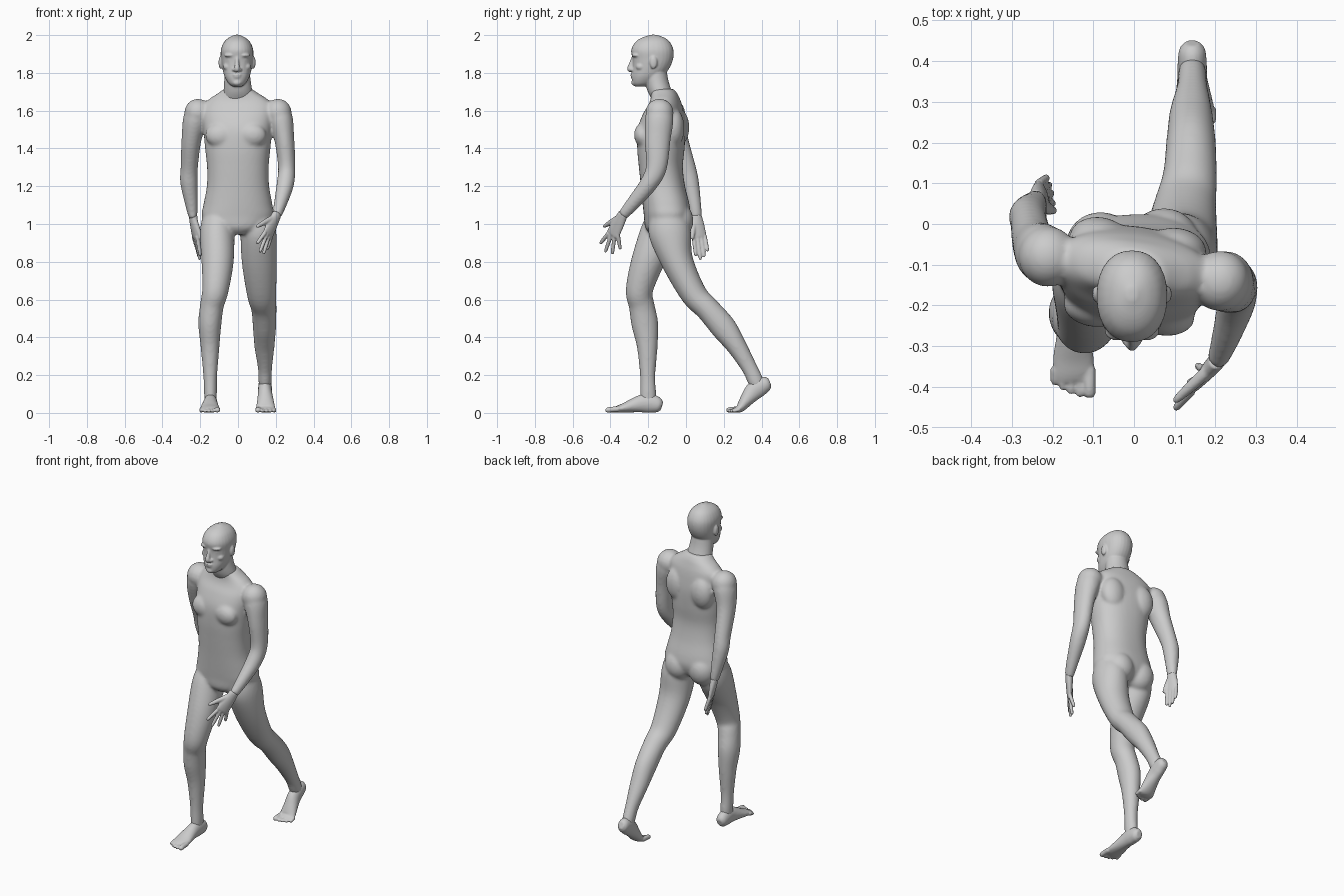
import bpy, bmesh
from math import sin, cos, pi, radians
from mathutils import Vector, Matrix

X = Vector((1, 0, 0))
Z = Vector((0, 0, 1))


def tube(bm, pts, side=X, flat=False, p=2.0, n=28, sub=5):
    """Loft a closed tube through (x, y, z, half_width, half_depth) points."""
    P = [Vector(q) for q in pts]
    E = [P[0] * 2 - P[1]] + P + [P[-1] * 2 - P[-2]]
    path = []
    for i in range(1, len(E) - 2):
        a, b, c, d = E[i - 1:i + 3]
        for k in range(sub):
            t = k / sub
            path.append((b * 2 + (c - a) * t + (a * 2 - b * 5 + c * 4 - d) * t * t
                         + (b * 3 - a - c * 3 + d) * t ** 3) * 0.5)
    path.append(P[-1])
    rings = []
    for i, q in enumerate(path):
        o = Vector(q[:3])
        t = Vector(path[min(i + 1, len(path) - 1)][:3]) - Vector(path[max(i - 1, 0)][:3])
        t = Z if flat else t.normalized()
        u = (side - t * side.dot(t)).normalized()
        v = t.cross(u)
        ring = []
        for k in range(n):
            c, s = cos(2 * pi * k / n), sin(2 * pi * k / n)
            c = abs(c) ** (2 / p) * (1 if c > 0 else -1)
            s = abs(s) ** (2 / p) * (1 if s > 0 else -1)
            ring.append(bm.verts.new(o + u * c * max(q[3], .003) + v * s * max(q[4], .003)))
        rings.append(ring)
    for r, s in zip(rings, rings[1:]):
        for k in range(n):
            bm.faces.new((r[k], r[(k + 1) % n], s[(k + 1) % n], s[k]))
    bm.faces.new(rings[0])
    bm.faces.new(rings[-1])


def blob(bm, loc, size):
    m = Matrix.Translation(loc) @ Matrix.Diagonal((*size, 1))
    bmesh.ops.create_uvsphere(bm, u_segments=24, v_segments=16, radius=1, matrix=m)


def fuse(bm, name, voxel, smooth):
    """Merge the overlapping volumes into one smooth skin."""
    bmesh.ops.recalc_face_normals(bm, faces=bm.faces)
    me = bpy.data.meshes.new(name)
    bm.to_mesh(me)
    bm.free()
    ob = bpy.data.objects.new(name, me)
    bpy.context.collection.objects.link(ob)
    r = ob.modifiers.new("fuse", 'REMESH')
    r.mode = 'VOXEL'
    r.voxel_size = voxel
    r.use_smooth_shade = True
    s = ob.modifiers.new("smooth", 'SMOOTH')
    s.factor = 0.5
    s.iterations = smooth


# Torso: trunk, chest, shoulder blades and buttocks
bm = bmesh.new()
tube(bm, [(0, -.125, .945, .05, .06), (0, -.11, .98, .14, .105), (0, -.1, 1.04, .19, .122),
          (0, -.105, 1.1, .183, .124), (0, -.122, 1.2, .165, .117), (0, -.133, 1.3, .163, .116),
          (0, -.133, 1.4, .173, .124), (0, -.13, 1.5, .182, .124), (0, -.12, 1.58, .19, .105),
          (0, -.11, 1.63, .185, .085), (0, -.11, 1.665, .15, .073), (0, -.115, 1.69, .11, .068),
          (0, -.125, 1.715, .075, .06)], flat=True, p=2.3, n=40)
for s in (-1, 1):
    blob(bm, (s * .085, -.215, 1.47), (.078, .05, .065))
    blob(bm, (s * .095, -.05, 1.51), (.075, .055, .1))
    blob(bm, (s * .078, -.045, 1.02), (.085, .08, .095))
# Twist the chest against the hips
for v in bm.verts:
    f = min(max((v.co.z - 1.0) / .5, 0), 1)
    a = radians(4 - 12 * f)
    x, y = v.co.x, v.co.y + .12
    v.co.x, v.co.y = x * cos(a) - y * sin(a), x * sin(a) + y * cos(a) - .12

# Legs: forward leg, then trailing leg
tube(bm, [(-.1, -.1, 1.04, .085, .095), (-.11, -.135, .95, .092, .108), (-.108, -.203, .8, .085, .088),
          (-.12, -.247, .65, .07, .072), (-.138, -.235, .57, .063, .068), (-.149, -.218, .47, .061, .071),
          (-.148, -.205, .35, .05, .055), (-.147, -.203, .2, .037, .041), (-.146, -.2, .1, .034, .042),
          (-.146, -.2, .05, .03, .04)])
tube(bm, [(.1, -.1, 1.04, .085, .095), (.108, -.085, .95, .095, .112), (.113, -.045, .8, .093, .085),
          (.125, .04, .63, .078, .07), (.137, .115, .55, .067, .065), (.14, .2, .45, .061, .068),
          (.14, .27, .35, .053, .053), (.143, .335, .24, .038, .042), (.143, .368, .17, .035, .042),
          (.143, .385, .13, .03, .035)])

# Arms: rear arm, then forward arm
tube(bm, [(-.19, -.078, 1.625, .035, .04), (-.22, -.075, 1.57, .066, .074), (-.246, -.05, 1.45, .053, .062),
          (-.258, .002, 1.3, .046, .05), (-.26, .022, 1.22, .046, .047), (-.246, .045, 1.1, .033, .036),
          (-.238, .055, 1.03, .022, .03)])
tube(bm, [(.19, -.135, 1.625, .035, .04), (.22, -.14, 1.57, .066, .074), (.245, -.15, 1.45, .053, .069),
          (.258, -.157, 1.3, .046, .056), (.25, -.2, 1.21, .046, .047), (.225, -.28, 1.11, .035, .037),
          (.205, -.335, 1.045, .026, .028)])
blob(bm, (-.212, -.08, 1.59), (.072, .075, .073))
blob(bm, (.212, -.14, 1.59), (.072, .075, .073))
fuse(bm, "body", .008, 12)

# Head and neck
bm = bmesh.new()
tube(bm, [(-.005, -.24, 1.728, .025, .03), (-.005, -.228, 1.745, .046, .055), (-.005, -.207, 1.78, .066, .08),
          (-.005, -.187, 1.82, .077, .096), (-.005, -.176, 1.87, .084, .107), (-.005, -.178, 1.92, .086, .112),
          (-.005, -.177, 1.96, .071, .094), (-.005, -.174, 1.985, .046, .063), (-.005, -.172, 2.002, .012, .015)],
     flat=True, p=2.2)
tube(bm, [(0, -.115, 1.65, .085, .06), (0, -.138, 1.7, .077, .064), (-.003, -.155, 1.76, .07, .062),
          (-.005, -.165, 1.83, .065, .06)], flat=True)
tube(bm, [(-.005, -.275, 1.885, .009, .012), (-.005, -.289, 1.85, .011, .012),
          (-.005, -.296, 1.822, .016, .016), (-.005, -.288, 1.808, .012, .01)], n=16)
blob(bm, (-.005, -.268, 1.748), (.026, .022, .018))
blob(bm, (-.005, -.281, 1.79), (.026, .014, .007))
blob(bm, (-.005, -.279, 1.778), (.023, .014, .007))
for s in (-1, 1):
    blob(bm, (-.005 + s * .036, -.263, 1.893), (.032, .024, .011))
    blob(bm, (-.005 + s * .035, -.26, 1.868), (.016, .014, .009))
    blob(bm, (-.005 + s * .05, -.24, 1.832), (.024, .026, .02))
    blob(bm, (-.005 + s * .017, -.285, 1.817), (.009, .012, .009))
    blob(bm, (-.005 + s * .087, -.172, 1.855), (.011, .02, .034))
fuse(bm, "head", .005, 4)


# Hands: palm, four fingers and thumb
def hand(name, wrist, knuckle, side, tips, thumb):
    bm = bmesh.new()
    w, k, s = Vector(wrist), Vector(knuckle), Vector(side).normalized()
    tube(bm, [(*w, .028, .022), (*w.lerp(k, .45), .036, .02), (*k, .041, .014),
              (*w.lerp(k, 1.08), .036, .009)], side=s, n=20)
    for i, tip in enumerate(tips):
        b, t = k + s * (.031 - .0205 * i), Vector(tip)
        tube(bm, [(*b, .011, .012), (*b.lerp(t, .5), .0105, .011), (*b.lerp(t, .9), .009, .009),
                  (*t, .005, .005)], side=s, n=12)
    b, t = w.lerp(k, .2) + s * .015, Vector(thumb)
    tube(bm, [(*b, .016, .016), (*b.lerp(t, .5), .015, .014), (*b.lerp(t, .9), .01, .01),
              (*t, .006, .006)], side=s, n=12)
    fuse(bm, name, .0045, 3)


hand("rear_hand", (-.238, .055, 1.045), (-.225, .07, .935), (.3, -.95, 0),
     [(-.199, .052, .83), (-.202, .077, .81), (-.207, .097, .825), (-.213, .115, .855)],
     (-.195, .032, .92))
hand("forward_hand", (.207, -.332, 1.055), (.16, -.385, .95), (-.6, -.78, .1),
     [(.1, -.455, .895), (.115, -.428, .85), (.135, -.39, .84), (.155, -.348, .865)],
     (.098, -.437, .985))


# Feet: sole and ankle bend up at the ball, toes stay flat
def foot(name, cx, ball, pitch, s):
    bm = bmesh.new()
    a = radians(pitch)

    def place(d, h):
        if d <= 0:
            return ball + d, h
        return ball + d * cos(a) - h * sin(a), d * sin(a) + h * cos(a)

    prof = [(.218, .036, .018, .022, 0), (.2, .041, .032, .039, 0), (.16, .05, .036, .05, 0),
            (.115, .05, .037, .048, 0), (.065, .039, .043, .037, .002), (.015, .026, .05, .025, .003),
            (-.02, .019, .05, .018, .002), (-.04, .015, .045, .012, 0)]
    tube(bm, [(cx + s * ox, *place(d, h), w, t) for d, h, w, t, ox in prof])
    for i in range(5):
        r = .015 if i == 0 else .0105
        x = cx + s * (-.037 + .0205 * i + (.004 if i else 0))
        tip = -.082 + .002 * i * i
        tube(bm, [(x, ball - .01, .02, r, r), (x, ball + tip * .6, r + .003, r, r),
                  (x, ball + tip + .01, r, r, r * .9), (x, ball + tip, r, r * .6, r * .5)], n=12)
    fuse(bm, name, .005, 4)


foot("forward_foot", -.146, -.345, 0, -1)
foot("rear_foot", .143, .295, 38, 1)
